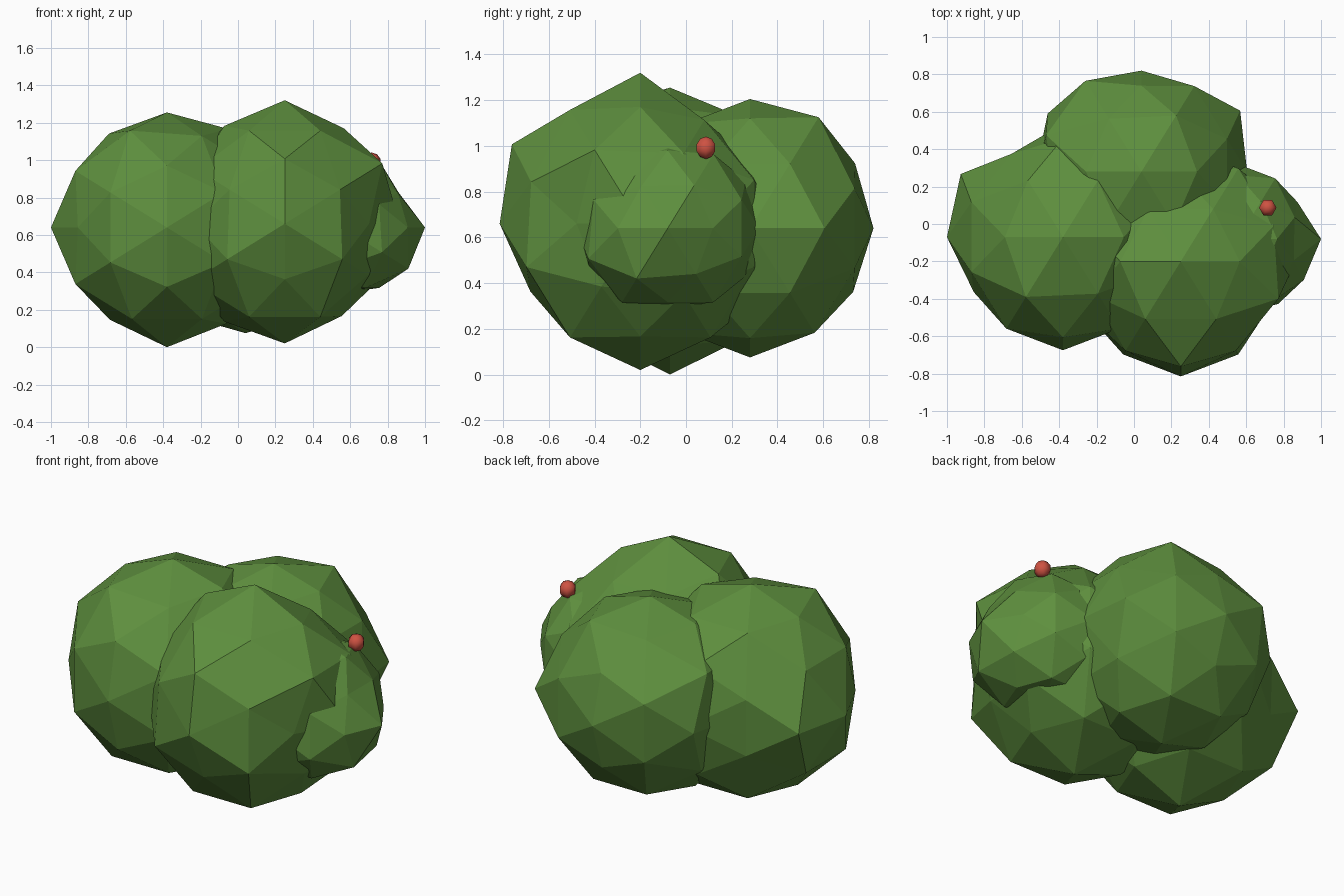
import bpy, bmesh, math, random
from mathutils import Vector, Matrix

if "Cube" in bpy.data.objects:
    bpy.data.objects.remove(bpy.data.objects["Cube"])

random.seed(4)


def material(name, rgb):
    m = bpy.data.materials.new(name)
    m.diffuse_color = (*rgb, 1)
    m.use_nodes = True
    m.node_tree.nodes["Principled BSDF"].inputs["Base Color"].default_value = m.diffuse_color
    return m


GREEN = material("leaf green", (0.112, 0.275, 0.048))
RED = material("berry red", (0.62, 0.085, 0.055))


def finish(name, bm, mat, smooth=False):
    bmesh.ops.recalc_face_normals(bm, faces=bm.faces)
    for f in bm.faces:
        f.smooth = smooth
    me = bpy.data.meshes.new(name)
    bm.to_mesh(me)
    bm.free()
    me.materials.append(mat)
    ob = bpy.data.objects.new(name, me)
    bpy.context.collection.objects.link(ob)
    return ob


def sphere_points():
    """12 icosahedron corners plus 30 edge midpoints, all on the unit sphere."""
    g = (1 + math.sqrt(5)) / 2
    corners = []
    for a in (-1, 1):
        for b in (-g, g):
            corners += [Vector(p).normalized() for p in ((a, 0, b), (0, b, a), (b, a, 0))]
    mids = [(p + q).normalized() for i, p in enumerate(corners)
            for q in corners[:i] if (p - q).length < 1.1]
    return corners + mids


def leaf_clump(name, centre, radius, bumps):
    """Faceted ball; bumps maps a radius to the directions that use it."""
    bm = bmesh.new()
    for p in sphere_points():
        bm.verts.new(p)
    bmesh.ops.convex_hull(bm, input=bm.verts)
    for v in bm.verts:
        d = v.co.normalized()
        r = radius
        for x, y, z, br in bumps:
            if d.dot(Vector((x, y, z)).normalized()) > 0.985:
                r = br
        v.co = Vector(centre) + d * r
    return finish(name, bm, GREEN)


# left clump
leaf_clump("left_clump", (-0.38, -0.07, 0.64), 0.605, [
    (0, 0, 1, .615), (0, 0, -1, .64), (-1, 0, 0, .62),
    (-.53, 0, .85, .59), (-.53, 0, -.85, .58), (.53, 0, .85, .62),
    (-.85, .53, 0, .642), (-.85, -.53, 0, .56), (0, .85, .53, .62),
    (-.5, .81, .31, .55), (-.5, .81, -.31, .54), (0, -.85, .53, .63),
    (-.31, -.5, .81, .64)])

# front clump
leaf_clump("front_clump", (0.25, -0.2, 0.66), 0.615, [
    (0, 0, 1, .66), (0, 0, -1, .64), (0, -.85, .53, .66),
    (0, -.85, -.53, .565), (.53, 0, .85, .60), (.5, -.81, .31, .59),
    (-.5, -.81, .31, .59), (.81, -.31, .5, .645),
    (.85, -.53, 0, .53), (.81, -.31, -.5, .55),
    (.31, .5, .81, .56), (-.31, .5, .81, .56), (0, .85, .53, .55),
    (-.81, -.31, .5, .58), (-.85, -.53, 0, .57), (.53, 0, -.85, .58)])

# back clump
leaf_clump("back_clump", (0.04, 0.28, 0.64), 0.565, [
    (0, 1, 0, .54), (0, .85, .53, .54), (0, .85, -.53, .53),
    (.85, .53, 0, .62), (-.85, .53, 0, .59), (-.5, .81, .31, .60),
    (-.81, .31, .5, .63), (.31, .5, .81, .60)])

# small right clump
leaf_clump("right_clump", (0.555, -0.08, 0.64), 0.40, [
    (1, 0, 0, .445), (.85, -.53, 0, .415), (.81, -.31, -.5, .44),
    (.5, -.81, -.31, .43), (.53, 0, -.85, .38), (0, 0, -1, .35),
    (.81, .31, .5, .375), (.81, -.31, .5, .37), (.85, .53, 0, .375)])

# berry
bm = bmesh.new()
bmesh.ops.create_uvsphere(bm, u_segments=6, v_segments=5, radius=0.049)
bmesh.ops.transform(bm, verts=bm.verts, matrix=Matrix.Translation((0.715, 0.087, 0.992))
                    @ Matrix.Rotation(math.pi / 2, 4, 'Z'))
finish("berry", bm, RED, smooth=True)
